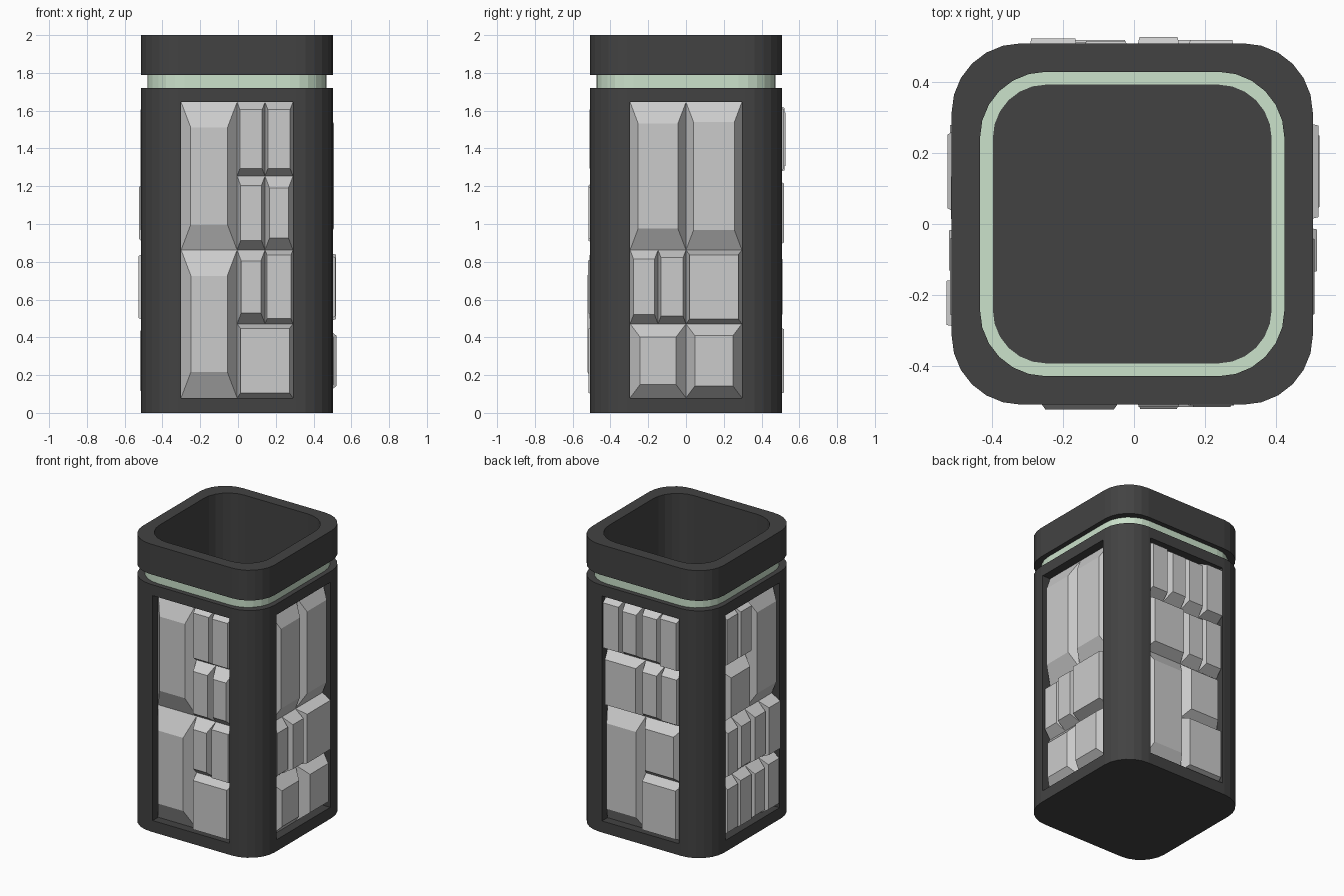
import bpy, bmesh, math
from mathutils import Matrix, Vector

if "Cube" in bpy.data.objects:
    bpy.data.objects.remove(bpy.data.objects["Cube"])

OFF = Vector((-0.005, 0.0, 0.0))
FLOOR_D = 0.447                     # distance of recess floors from the axis
HALF_P, P_Z0, P_Z1 = 0.296, 0.08, 1.645


def material(name, col):
    m = bpy.data.materials.new(name)
    m.diffuse_color = (*col, 1)
    m.use_nodes = True
    m.node_tree.nodes["Principled BSDF"].inputs["Base Color"].default_value = m.diffuse_color
    return m


def new_object(name, bm, mats=()):
    me = bpy.data.meshes.new(name)
    bm.to_mesh(me)
    bm.free()
    for m in mats:
        me.materials.append(m)
    ob = bpy.data.objects.new(name, me)
    ob.location = OFF
    bpy.context.collection.objects.link(ob)
    return ob


def rounded_square(half, r, z, seg=6):
    pts = []
    for k in range(4):
        cx = (half - r) * (1 if k in (0, 3) else -1)
        cy = (half - r) * (1 if k in (0, 1) else -1)
        for i in range(seg + 1):
            a = math.pi / 2 * (k + i / seg)
            pts.append((cx + r * math.cos(a), cy + r * math.sin(a), z))
    return pts


dark = material("dark_shell", (0.055, 0.055, 0.055))
green = material("pale_green", (0.6, 0.76, 0.6))

# Body shell: rounded-square loft up the outside, over the rim, down the inside
# (half width, corner radius, z, material of the strip leading to this ring)
profile = [(0.508, 0.195, 0.0, 0), (0.508, 0.195, 1.72, 0),
           (0.474, 0.195, 1.72, 0), (0.474, 0.195, 1.79, 1),
           (0.508, 0.195, 1.79, 0), (0.508, 0.195, 2.0, 0),
           (0.428, 0.185, 2.0, 0), (0.428, 0.185, 0.10, 0),
           (0.392, 0.15, 0.10, 1)]
bm = bmesh.new()
rings = [[bm.verts.new(p) for p in rounded_square(h, r, z)] for h, r, z, _ in profile]
n = len(rings[0])
for a, b, prof in zip(rings, rings[1:], profile[1:]):
    for i in range(n):
        j = (i + 1) % n
        bm.faces.new((a[i], a[j], b[j], b[i])).material_index = prof[3]
bm.faces.new(rings[0][::-1])
bm.faces.new(rings[-1])
bm.normal_update()

# Rectangular recess in each of the four flat sides
sides = [f for f in bm.faces if f.calc_area() > 0.9 and abs(f.normal.z) < 0.1
         and max(map(abs, f.calc_center_median()[:2])) > 0.5]
for f in sides:
    nrm = f.normal.copy()
    bmesh.ops.inset_individual(bm, faces=[f], thickness=0.01)
    tangent = Vector((-nrm.y, nrm.x, 0))
    for v in f.verts:
        u = math.copysign(HALF_P, v.co.dot(tangent))
        z = P_Z1 if v.co.z > 0.8 else P_Z0
        v.co = nrm * 0.508 + tangent * u + Vector((0, 0, z))
    inner = bmesh.ops.extrude_discrete_faces(bm, faces=[f])["faces"][0]
    bmesh.ops.translate(bm, verts=inner.verts, vec=nrm * (FLOOR_D - 0.508))
bmesh.ops.recalc_face_normals(bm, faces=bm.faces)
new_object("container_body", bm, [dark, green])


# Tile panels: (column, row, columns wide, rows high, top scale, top distance)
def tile_panel(name, turn, tiles):
    cw, rh = HALF_P / 2, (P_Z1 - P_Z0) / 4
    bm = bmesh.new()
    for c, r, w, h, s, d in tiles:
        cx, cz = -HALF_P + (c + w / 2) * cw, P_Z0 + (r + h / 2) * rh
        hw, hh = w * cw / 2, h * rh / 2
        lo, hi = [[bm.verts.new((cx + sx * hw * k, -dist, cz + sz * hh * k))
                   for sx, sz in ((-1, -1), (1, -1), (1, 1), (-1, 1))]
                  for k, dist in ((1, FLOOR_D), (s, d))]
        bm.faces.new(hi)
        for i in range(4):
            j = (i + 1) % 4
            bm.faces.new((lo[i], lo[j], hi[j], hi[i]))
    bm.transform(Matrix.Rotation(turn, 4, 'Z'))
    new_object(name, bm)


tile_panel("front_tiles", 0, [
    (0, 2, 2, 2, .66, .505), (0, 0, 2, 2, .65, .522),
    (2, 3, 1, 1, .80, .505), (3, 3, 1, 1, .80, .510),
    (2, 2, 1, 1, .75, .515), (3, 2, 1, 1, .68, .515),
    (2, 1, 1, 1, .70, .520), (3, 1, 1, 1, .86, .510),
    (2, 0, 2, 1, .87, .515)])
tile_panel("right_tiles", math.pi / 2, [
    (0, 2, 2, 2, .71, .512), (2, 2, 2, 2, .73, .508),
    (0, 1, 1, 1, .75, .505), (1, 1, 1, 1, .79, .520),
    (2, 1, 2, 1, .87, .524), (0, 0, 2, 1, .64, .512), (2, 0, 2, 1, .68, .526)])
tile_panel("back_tiles", math.pi, [
    (0, 3, 1, 1, .80, .518), (1, 3, 1, 1, .72, .526),
    (2, 3, 1, 1, .75, .515), (3, 3, 1, 1, .84, .522),
    (0, 2, 2, 1, .80, .518), (2, 2, 1, 1, .74, .515), (3, 2, 1, 1, .80, .512),
    (0, 0, 2, 2, .76, .508), (2, 1, 2, 1, .74, .512), (2, 0, 2, 1, .86, .518)])
tile_panel("left_tiles", 3 * math.pi / 2, [
    (0, 3, 1, 1, .80, .508), (1, 3, 1, 1, .80, .510), (0, 2, 2, 1, .70, .519),
    (2, 2, 2, 2, .72, .512),
    (0, 1, 1, 1, .76, .512), (1, 1, 1, 1, .72, .510),
    (2, 1, 1, 1, .76, .515), (3, 1, 1, 1, .84, .522),
    (0, 0, 1, 1, .76, .510), (1, 0, 1, 1, .80, .508),
    (2, 0, 1, 1, .74, .512), (3, 0, 1, 1, .80, .515)])
